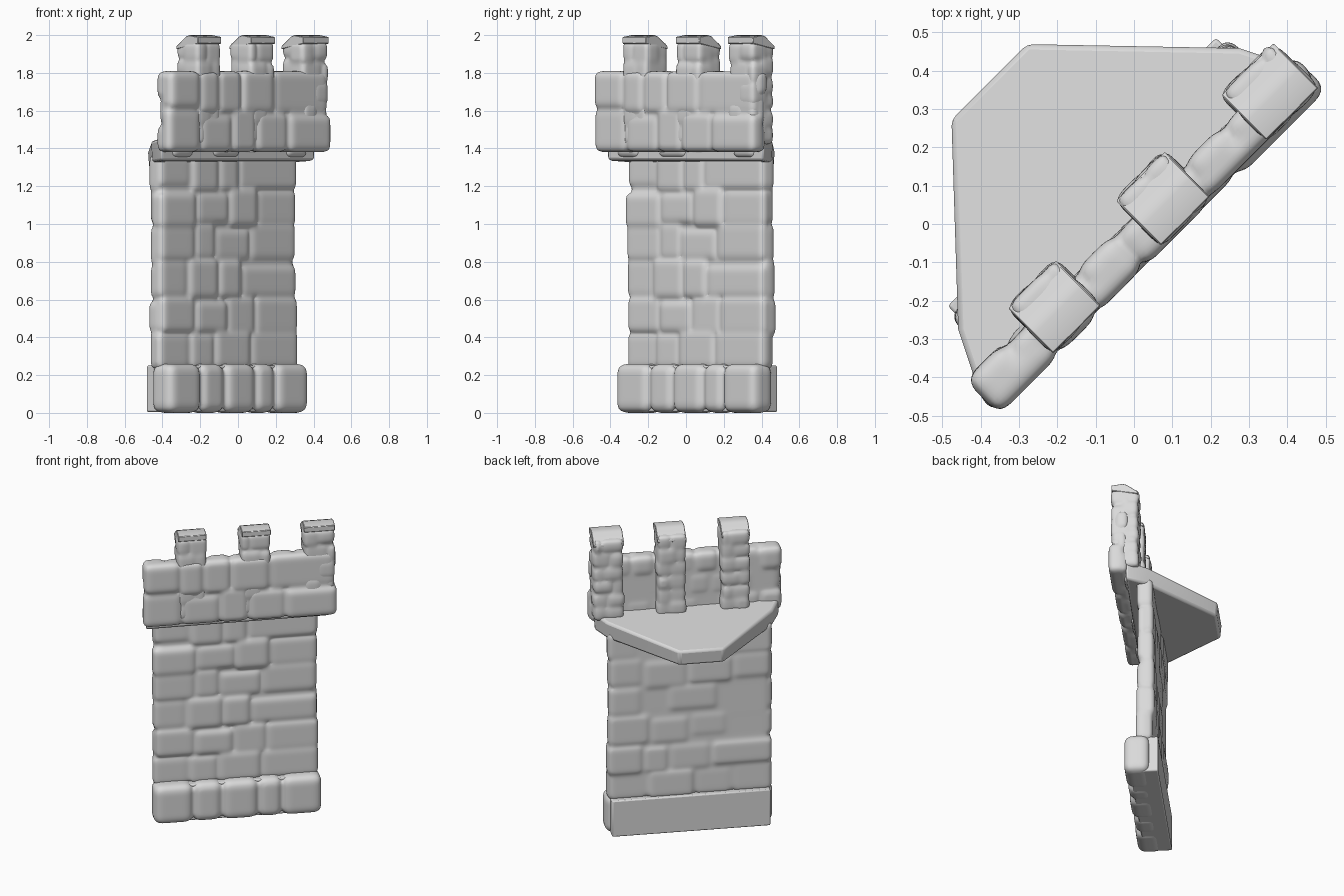
import bpy, bmesh, math, random
from mathutils import Matrix, Vector

if "Cube" in bpy.data.objects:
    bpy.data.objects.remove(bpy.data.objects["Cube"], do_unlink=True)
random.seed(7)
TURN = Matrix.Rotation(math.radians(45), 4, 'Z')  # wall runs diagonally

stone = bpy.data.materials.new("pale_grey_stone")
stone.use_nodes = True
GREY = (0.7, 0.7, 0.7, 1)
stone.diffuse_color = GREY
stone.node_tree.nodes["Principled BSDF"].inputs["Base Color"].default_value = GREY


def add_box(bm, lo, hi):
    lo, hi = Vector(lo), Vector(hi)
    m = Matrix.Translation((lo + hi) / 2) @ Matrix.Diagonal((*(hi - lo), 1))
    bmesh.ops.create_cube(bm, size=1, matrix=m)


def finish(name, bm, bevel, segments=3, voxel=0, smooth=0):
    bmesh.ops.recalc_face_normals(bm, faces=bm.faces[:])
    mesh = bpy.data.meshes.new(name)
    bm.to_mesh(mesh)
    bm.free()
    mesh.materials.append(stone)
    ob = bpy.data.objects.new(name, mesh)
    bpy.context.collection.objects.link(ob)
    ob.matrix_world = TURN
    mod = ob.modifiers.new("round_edges", 'BEVEL')
    mod.width, mod.segments = bevel, segments
    if voxel:
        mod = ob.modifiers.new("fuse", 'REMESH')
        mod.mode, mod.voxel_size, mod.use_smooth_shade = 'VOXEL', voxel, True
        mod = ob.modifiers.new("weather", 'SMOOTH')
        mod.factor, mod.iterations = 0.5, smooth
    bpy.ops.object.select_all(action='DESELECT')
    ob.select_set(True)
    bpy.context.view_layer.objects.active = ob
    bpy.ops.object.shade_smooth_by_angle(angle=math.radians(40))


def courses(bm, u0, u1, z0, z1, rows, seams, y0, y1, wobble):
    """Rows of rounded stones; seams holds the joint positions of alternating rows."""
    h = (z1 - z0) / rows
    for r in range(rows):
        joints = [u + random.uniform(-0.025, 0.025) for u in seams[r % len(seams)]]
        edges = [u0 + random.uniform(0, wobble)] + joints + [u1 - random.uniform(0, wobble)]
        for a, b in zip(edges, edges[1:]):
            low, high = [random.uniform(-0.1, 0.1) * h if 0 < k < rows else 0
                         for k in (r, r + 1)]
            push = random.uniform(0, wobble)
            add_box(bm, (a, y0 + push, z0 + r * h + low),
                    (b, y1 - push, z0 + (r + 1) * h + high))


def masonry(name, u0, u1, z0, z1, y0, y1, rows, front, back, back_rows,
            bevel=0.038, inset=0.026, back_inset=0.014, wobble=0.018):
    """A core slab faced with stones on its front and, more shallowly, on its back."""
    bm = bmesh.new()
    mid = (y0 + y1) / 2
    add_box(bm, (u0 + inset, y0 + inset, z0 + inset / 2),
            (u1 - inset, y1 - back_inset, z1 - inset / 2))
    courses(bm, u0, u1, z0, z1, rows, front, y0, mid + 0.03, wobble)
    courses(bm, u0, u1, z0, z1, back_rows, back, mid - 0.03, y1, wobble)
    finish(name, bm, bevel, 3, 0.012, 7)


# Plinth: flat-backed block with stones along its front
bm = bmesh.new()
add_box(bm, (-0.495, 0.02, 0.005), (0.495, 0.192, 0.25))
finish("plinth_block", bm, 0.008, 2)
bm = bmesh.new()
courses(bm, -0.53, 0.53, 0, 0.26, 1, [[-0.27, -0.08, 0.12, 0.3]], -0.02, 0.14, 0.012)
finish("plinth_stones", bm, 0.045, 3, 0.012, 6)

# Main wall
masonry("main_wall", -0.52, 0.52, 0.23, 1.37, 0.048, 0.172, 6,
        [[-0.27, -0.11, 0.14], [-0.24, 0.0, 0.2], [-0.3, -0.1, 0.08]],
        [[-0.25, 0.0, 0.27], [-0.15, 0.12, 0.3]], 6)

# Ragged corbel course beneath the parapet
bm = bmesh.new()
courses(bm, -0.53, 0.53, 1.35, 1.43, 1, [[-0.36, -0.18, 0.0, 0.14, 0.34]],
        -0.03, 0.12, 0.03)
finish("corbel_course", bm, 0.03, 3, 0.012, 4)

# Parapet
masonry("parapet", -0.608, 0.608, 1.38, 1.81, -0.108, 0.025, 2,
        [[-0.36, -0.15, 0.04, 0.3], [-0.4, -0.24, -0.06, 0.16]],
        [[-0.45, -0.2, -0.08, 0.05, 0.22, 0.36], [-0.4, -0.15, 0.0, 0.3]], 3)

# Merlons: stone pillars, each with a cap sloping to the back
CAP = [(-0.089, 1.955), (-0.089, 1.99), (-0.02, 2.0), (0.005, 1.992), (0.076, 1.94),
       (0.076, 1.925)]
for side, u, half in (("right", -0.3, 0.088), ("middle", 0.1, 0.09), ("left", 0.495, 0.096)):
    masonry(f"merlon_{side}", u - half - 0.006, u + half + 0.006, 1.42, 1.965,
            -0.096, 0.085, 5, [[u - 0.03], [u + 0.03]], [[u], [u + 0.03]], 6,
            bevel=0.024, inset=0.018, wobble=0.01)
    bm = bmesh.new()
    ends = [[bm.verts.new((u + s * half, y, z)) for y, z in CAP] for s in (-1, 1)]
    for ring in ends:
        bm.faces.new(ring)
    for i in range(len(CAP)):
        bm.faces.new((ends[0][i - 1], ends[0][i], ends[1][i], ends[1][i - 1]))
    finish(f"merlon_cap_{side}", bm, 0.003, 1)

# Walkway slab behind the parapet, falling slightly to the back
PLAN = [(-0.59, -0.01), (-0.52, 0.13), (-0.145, 0.53), (0.135, 0.53),
        (0.52, 0.13), (0.585, 0.0)]
bm = bmesh.new()
low, top = [[bm.verts.new((u * scale, y * scale, z - fall * y)) for u, y in PLAN]
            for scale, z, fall in ((0.985, 1.335, 0.08), (1, 1.455, 0.12))]
bm.faces.new(low)
bm.faces.new(top)
for i in range(len(PLAN)):
    bm.faces.new((low[i - 1], low[i], top[i], top[i - 1]))
finish("walkway", bm, 0.015, 2)
